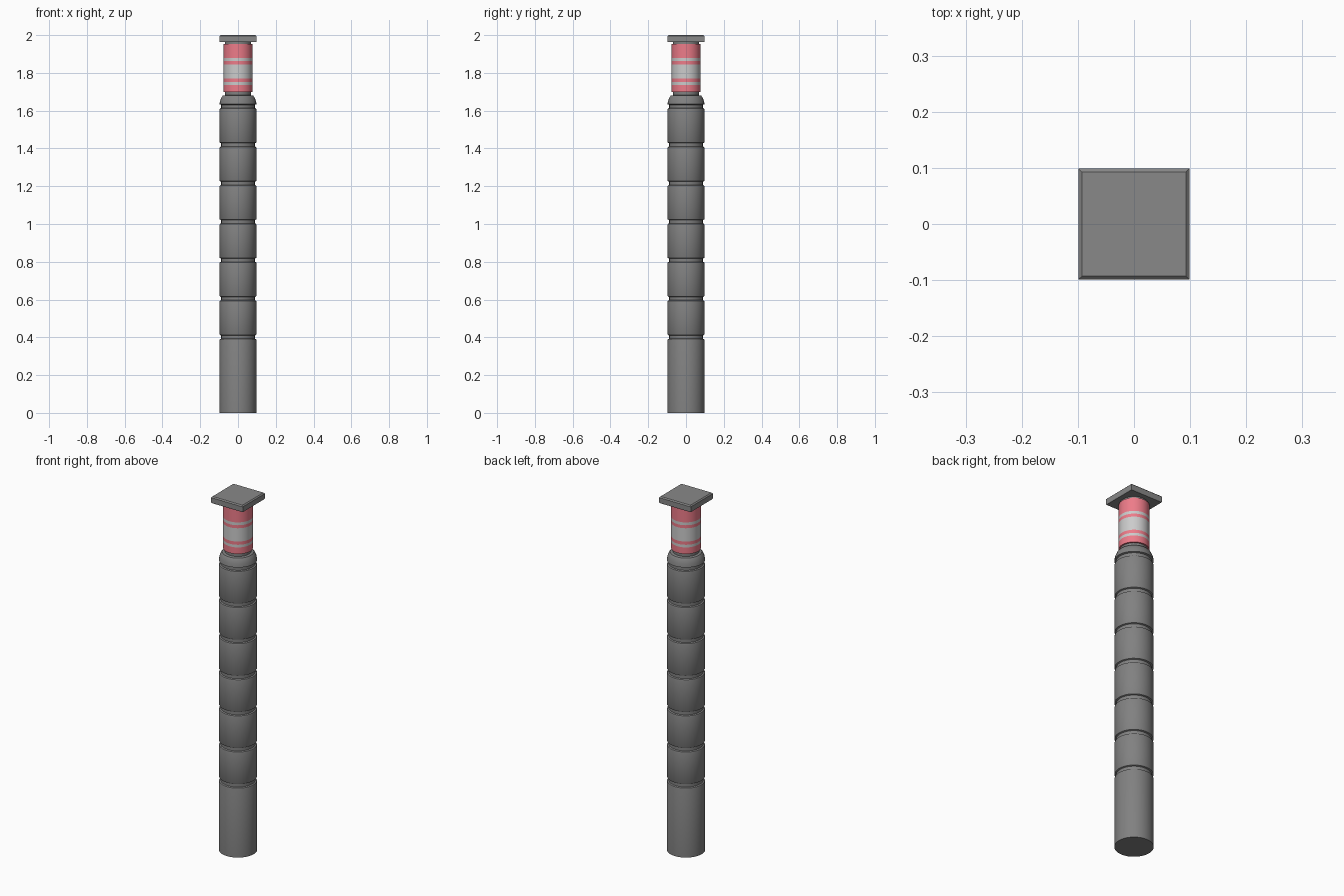
import bpy, bmesh, math

if "Cube" in bpy.data.objects:
    bpy.data.objects.remove(bpy.data.objects["Cube"])

SIDES = 32


def material(name, color):
    m = bpy.data.materials.new(name)
    m.diffuse_color = color
    m.use_nodes = True
    m.node_tree.nodes["Principled BSDF"].inputs["Base Color"].default_value = m.diffuse_color
    return m


DARK = material("dark_metal", (0.22, 0.22, 0.22, 1))
RED = material("red_band", (0.85, 0.2, 0.25, 1))
PALE = material("pale_lens", (0.72, 0.72, 0.72, 1))
CAP = material("cap_metal", (0.25, 0.25, 0.25, 1))


def finish(name, bm, mats, smooth=True):
    bmesh.ops.recalc_face_normals(bm, faces=bm.faces)
    mesh = bpy.data.meshes.new(name)
    bm.to_mesh(mesh)
    bm.free()
    for m in mats:
        mesh.materials.append(m)
    ob = bpy.data.objects.new(name, mesh)
    bpy.context.collection.objects.link(ob)
    if smooth:
        bpy.ops.object.select_all(action='DESELECT')
        ob.select_set(True)
        bpy.context.view_layer.objects.active = ob
        bpy.ops.object.shade_smooth_by_angle(angle=math.radians(30))
    return ob


def stack(name, profile, mats, sides=SIDES, turn=0.0, bands=None, smooth=True):
    """Capped solid made of rings at (radius, z); bands gives a material per step."""
    bm = bmesh.new()
    rings = []
    for r, z in profile:
        angles = [turn + 2 * math.pi * i / sides for i in range(sides)]
        rings.append([bm.verts.new((r * math.cos(a), r * math.sin(a), z)) for a in angles])
    for k, (a, b) in enumerate(zip(rings, rings[1:])):
        for i in range(sides):
            j = (i + 1) % sides
            f = bm.faces.new((a[i], a[j], b[j], b[i]))
            f.material_index = bands[k] if bands else 0
    bm.faces.new(rings[0])
    bm.faces.new(rings[-1])
    return finish(name, bm, mats, smooth)


# Post with seven evenly spaced grooves, shoulder and neck
R, G = 0.098, 0.089
post = [(R, 0)]
for i in range(7):
    z = 0.39 + 0.2035 * i
    post += [(R - 0.002, z), (G, z + 0.003), (G, z + 0.02), (R, z + 0.023)]
    if i < 6:
        post[-1] = (R - 0.002, z + 0.023)
        post += [(R, z + 0.027), (R, z + 0.1975)]
    else:
        post += [(0.095, 1.652), (0.087, 1.672), (0.081, 1.679)]
post.insert(1, (R, 0.384))
post += [(0.068, 1.682), (0.068, 1.70)]
stack("post", post, [DARK])

# Striped lamp lens
levels = [1.70, 1.737, 1.752, 1.77, 1.845, 1.862, 1.878, 1.953]
stack("striped_lens", [(0.076, z) for z in levels], [RED, PALE],
      bands=[0, 1, 0, 1, 0, 1, 0])

# Collar under the cap
stack("cap_collar", [(0.07, 1.95), (0.07, 1.968)], [DARK])

# Square cap with chamfered top edge
D = math.sqrt(2)
stack("square_cap", [(0.097 * D, 1.963), (0.099 * D, 1.967), (0.099 * D, 1.994), (0.093 * D, 2.0)],
      [CAP], sides=4, turn=math.pi / 4, smooth=False)
